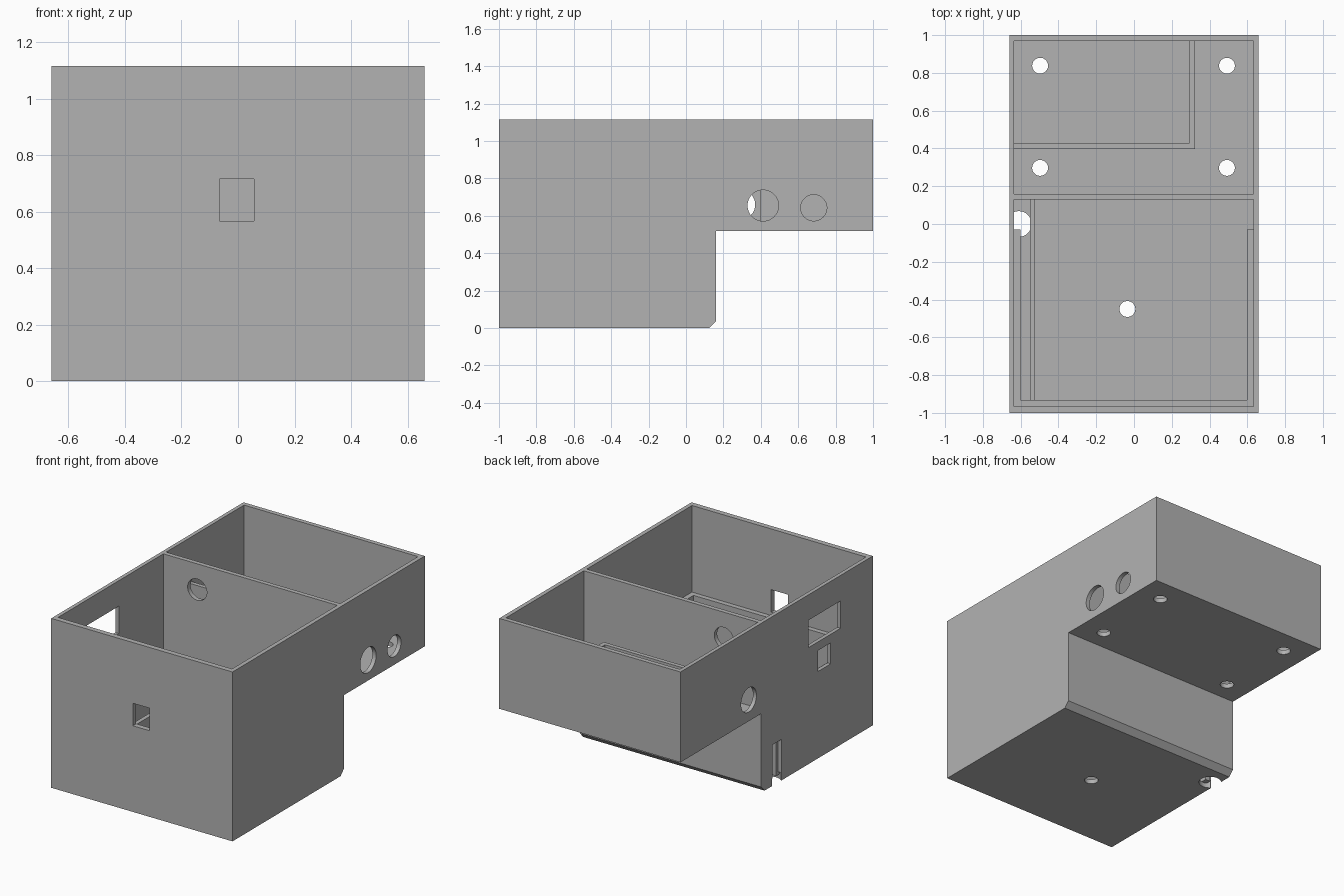
import bpy, bmesh, math
from mathutils import Matrix, Vector

cube = bpy.data.objects.get("Cube")
if cube:
    bpy.data.objects.remove(cube, do_unlink=True)

# Single plain grey plastic
grey = bpy.data.materials.new("grey_plastic")
grey.use_nodes = True
colour = (0.45, 0.45, 0.45, 1)
grey.diffuse_color = colour
grey.node_tree.nodes["Principled BSDF"].inputs["Base Color"].default_value = colour


def make_object(name, bm):
    bmesh.ops.recalc_face_normals(bm, faces=bm.faces)
    mesh = bpy.data.meshes.new(name)
    bm.to_mesh(mesh)
    bm.free()
    mesh.materials.append(grey)
    obj = bpy.data.objects.new(name, mesh)
    bpy.context.collection.objects.link(obj)
    return obj


def box(name, x, y, z):
    bm = bmesh.new()
    bmesh.ops.create_cube(bm, size=1)
    for v in bm.verts:
        v.co = Vector([(a + b) / 2 + c * (b - a) for (a, b), c in zip((x, y, z), v.co)])
    return make_object(name, bm)


def cylinder(name, centre, radius, depth, axis):
    bm = bmesh.new()
    turn = {"X": Matrix.Rotation(math.pi / 2, 4, "Y"),
            "Y": Matrix.Rotation(math.pi / 2, 4, "X"),
            "Z": Matrix.Identity(4)}[axis]
    bmesh.ops.create_cone(bm, cap_ends=True, segments=48, radius1=radius, radius2=radius,
                          depth=depth, matrix=Matrix.Translation(centre) @ turn)
    return make_object(name, bm)


def prism(name, profile, half_width):
    bm = bmesh.new()
    face = bm.faces.new([bm.verts.new((-half_width, y, z)) for y, z in profile])
    moved = bmesh.ops.extrude_face_region(bm, geom=[face])["geom"]
    bmesh.ops.translate(bm, vec=(2 * half_width, 0, 0),
                        verts=[g for g in moved if isinstance(g, bmesh.types.BMVert)])
    return make_object(name, bm)


# Main dimensions
W, TOP, STEP, FLOOR = 0.66, 1.115, 0.52, 0.03
IN_X = (-0.635, 0.632)
SIDE = (-0.7, -0.62)

# Stepped housing with a chamfered lower edge
shell = prism("housing", [(-1, 0), (0.125, 0), (0.16, 0.037), (0.16, STEP),
                          (1, STEP), (1, TOP), (-1, TOP)], W)

cutters = [
    # Two open compartments
    box("front_cavity", IN_X, (-0.965, 0.13), (FLOOR, 1.3)),
    box("rear_cavity", IN_X, (0.16, 0.97), (STEP + FLOOR, 1.3)),
    # Windows and cable slot
    box("front_window", (-0.066, 0.056), (-1.1, -0.95), (0.567, 0.715)),
    box("large_side_window", SIDE, (-0.665, -0.333), (0.767, 0.947)),
    box("small_side_window", SIDE, (-0.563, -0.43), (0.572, 0.71)),
    box("cable_slot", SIDE, (-0.05, 0.045), (-0.1, 0.27)),
    # Round wall holes
    cylinder("large_port", (W, 0.412, 0.655), 0.083, 0.2, "X"),
    cylinder("small_port", (W, 0.683, 0.643), 0.07, 0.2, "X"),
    cylinder("side_port", (-W, 0.29, 0.66), 0.08, 0.2, "X"),
    cylinder("divider_hole", (-0.388, 0.145, 0.945), 0.07, 0.1, "Y"),
    # Floor holes
    cylinder("cable_hole", (-0.61, 0, 0), 0.068, 0.1, "Z"),
    cylinder("front_floor_hole", (-0.035, -0.45, 0), 0.042, 0.2, "Z"),
]
for x in (-0.497, 0.492):
    for y in (0.297, 0.838):
        cutters.append(cylinder("rear_floor_hole", (x, y, STEP), 0.042, 0.2, "Z"))

for cutter in cutters:
    cutter.hide_render = True
    mod = shell.modifiers.new(cutter.name, "BOOLEAN")
    mod.operation, mod.solver, mod.object = "DIFFERENCE", "EXACT", cutter

# Bake the cuts and discard the cutters
graph = bpy.context.evaluated_depsgraph_get()
cut_mesh = bpy.data.meshes.new_from_object(shell.evaluated_get(graph))
shell.modifiers.clear()
shell.data = cut_mesh
shell.data.materials.clear()
shell.data.materials.append(grey)
for cutter in cutters:
    bpy.data.objects.remove(cutter, do_unlink=True)

# Supporting ledge around the front compartment
LEDGE = (FLOOR, 0.545)
box("front_ledge", IN_X, (-0.965, -0.932), LEDGE)
box("right_ledge", (IN_X[0], -0.6), (-0.932, -0.03), LEDGE)
box("left_ledge", (0.598, IN_X[1]), (-0.932, -0.03), LEDGE)

# Low rib beside the cable gap
box("cable_rib", (-0.55, -0.523), (-0.932, 0.13), (FLOOR, 0.19))

# Tray walls in the rear compartment
TRAY = (STEP + FLOOR, 0.82)
box("tray_front_wall", (IN_X[0], 0.322), (0.397, 0.425), TRAY)
box("tray_side_wall", (0.292, 0.322), (0.425, 0.97), TRAY)
